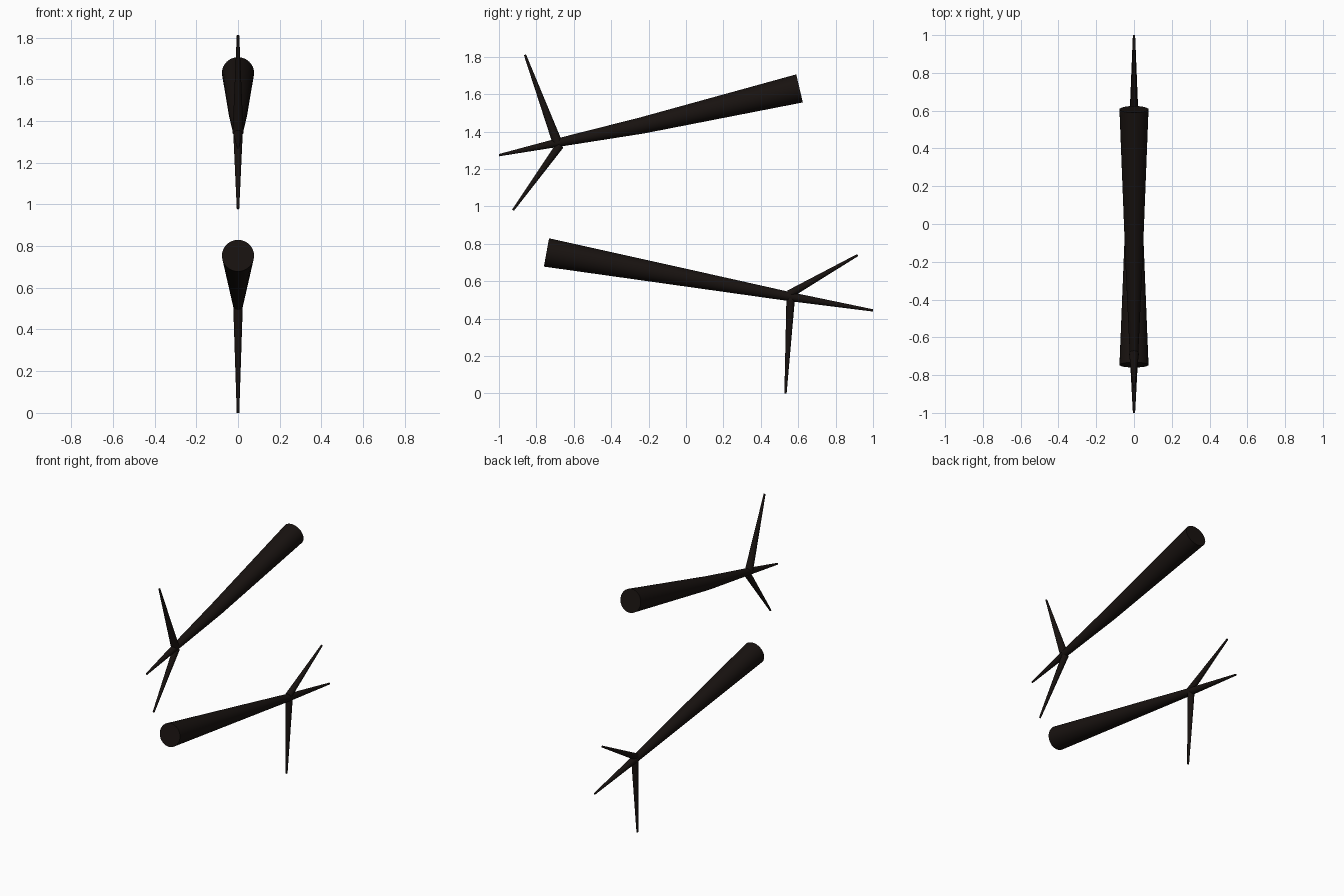
import bpy, bmesh, math
from mathutils import Vector

if "Cube" in bpy.data.objects:
    bpy.data.objects.remove(bpy.data.objects["Cube"])

SIDES = 32

bark = bpy.data.materials.new("dark_bark")
bark.diffuse_color = (0.009, 0.006, 0.005, 1)
bark.use_nodes = True
bark.node_tree.nodes["Principled BSDF"].inputs["Base Color"].default_value = bark.diffuse_color


def tube(name, points):
    """Round tapered tube through (y, z, radius) points lying in the x = 0 plane."""
    bm = bmesh.new()
    centres = [Vector((0, y, z)) for y, z, r in points]
    rings = []
    for i, (y, z, r) in enumerate(points):
        a, b = centres[max(i - 1, 0)], centres[min(i + 1, len(points) - 1)]
        t = (b - a).normalized()
        side, up = Vector((1, 0, 0)), t.cross(Vector((1, 0, 0)))
        rings.append([bm.verts.new(centres[i] + r * (math.cos(w) * side + math.sin(w) * up))
                      for w in (2 * math.pi * k / SIDES for k in range(SIDES))])
    for lo, hi in zip(rings, rings[1:]):
        for k in range(SIDES):
            n = (k + 1) % SIDES
            bm.faces.new((lo[k], lo[n], hi[n], hi[k]))
    bm.faces.new(rings[0])
    bm.faces.new(rings[-1])
    bmesh.ops.recalc_face_normals(bm, faces=bm.faces)
    mesh = bpy.data.meshes.new(name)
    bm.to_mesh(mesh)
    bm.free()
    obj = bpy.data.objects.new(name, mesh)
    bpy.context.collection.objects.link(obj)
    mesh.materials.append(bark)
    bpy.ops.object.select_all(action='DESELECT')
    obj.select_set(True)
    bpy.context.view_layer.objects.active = obj
    bpy.ops.object.shade_smooth_by_angle(angle=math.radians(35))


# Upper branch: thick stem, then a three-way fork of twigs
tube("upper_stem", [(0.607, 1.631, 0.077), (-0.235, 1.433, 0.044),
                    (-0.68, 1.342, 0.023), (-1.0, 1.274, 0.006)])
tube("upper_twig_up", [(-0.688, 1.342, 0.026), (-0.861, 1.811, 0.006)])
tube("upper_twig_down", [(-0.673, 1.328, 0.022), (-0.925, 0.98, 0.006)])

# Lower branch, pointing the other way
tube("lower_stem", [(-0.746, 0.754, 0.077), (0.17, 0.588, 0.040),
                    (0.56, 0.517, 0.024), (1.0, 0.444, 0.006)])
tube("lower_twig_up", [(0.551, 0.530, 0.022), (0.918, 0.74, 0.006)])
tube("lower_twig_down", [(0.56, 0.515, 0.023), (0.532, 0.0, 0.006)])
